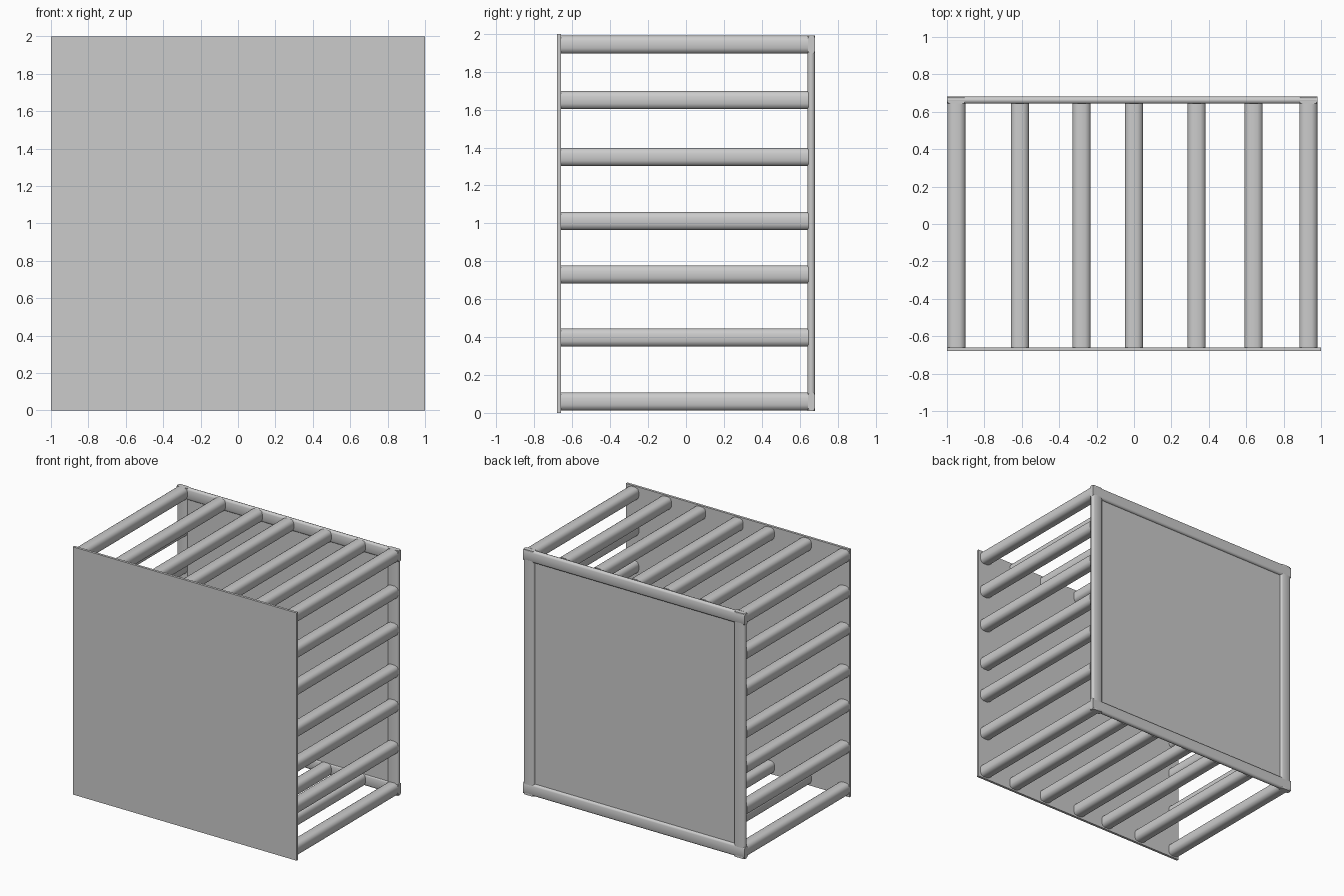
import bpy, math

if "Cube" in bpy.data.objects:
    bpy.data.objects.remove(bpy.data.objects["Cube"])

def box(name, lo, hi, bevel=0.0):
    """Box between two corners, optionally rounded along its length."""
    size = [b - a for a, b in zip(lo, hi)]
    mid = [(a + b) / 2 for a, b in zip(lo, hi)]
    bpy.ops.mesh.primitive_cube_add(size=1, location=mid)
    ob = bpy.context.object
    ob.name = name
    ob.scale = size
    bpy.ops.object.transform_apply(location=False, rotation=False, scale=True)
    if bevel:
        # only the long edges are rounded, the ends stay flat
        axis = size.index(max(size))
        attr = ob.data.attributes.new("bevel_weight_edge", 'FLOAT', 'EDGE')
        for e in ob.data.edges:
            a, b = (ob.data.vertices[i].co for i in e.vertices)
            attr.data[e.index].value = 1.0 if abs(a[axis] - b[axis]) > 1e-4 else 0.0
        m = ob.modifiers.new("round", 'BEVEL')
        m.limit_method = 'WEIGHT'
        m.width = bevel
        m.segments = 2
        bpy.ops.object.modifier_apply(modifier=m.name)
        bpy.ops.object.shade_smooth_by_angle(angle=math.radians(60))
    return ob

W = 0.048                      # half width of a bar
Y0, Y1 = -0.66, 0.645          # bar ends
XS = [-0.95, -0.61, -0.28, 0.0, 0.335, 0.64, 0.932]
ZS = [0.06, 0.397, 0.73, 1.012, 1.35, 1.65, 1.943]

def rail(name, x, z):
    box(name, (x - W, Y0, z - W), (x + W, Y1, z + W), 0.029)

# front panel
box("front_panel", (-1, -0.68, 0), (1, -0.66, 2))

# bars of the floor and roof, including the four corners
for x in XS:
    rail("floor_bar", x, ZS[0])
    rail("roof_bar", x, ZS[-1])

# bars of the two sides
for z in ZS[1:-1]:
    rail("left_bar", XS[0], z)
    rail("right_bar", XS[-1], z)

# back frame of flat rounded slats
for x in (XS[0], XS[-1]):
    box("back_post", (x - W, 0.642, 0.01), (x + W, 0.68, 1.99), 0.016)
for z in (ZS[0], ZS[-1]):
    box("back_crossbar", (-1, 0.643, z - W), (0.98, 0.681, z + W), 0.016)

# thin panel filling the back frame
box("back_panel", (-0.93, 0.65, 0.05), (0.92, 0.662, 1.95))
